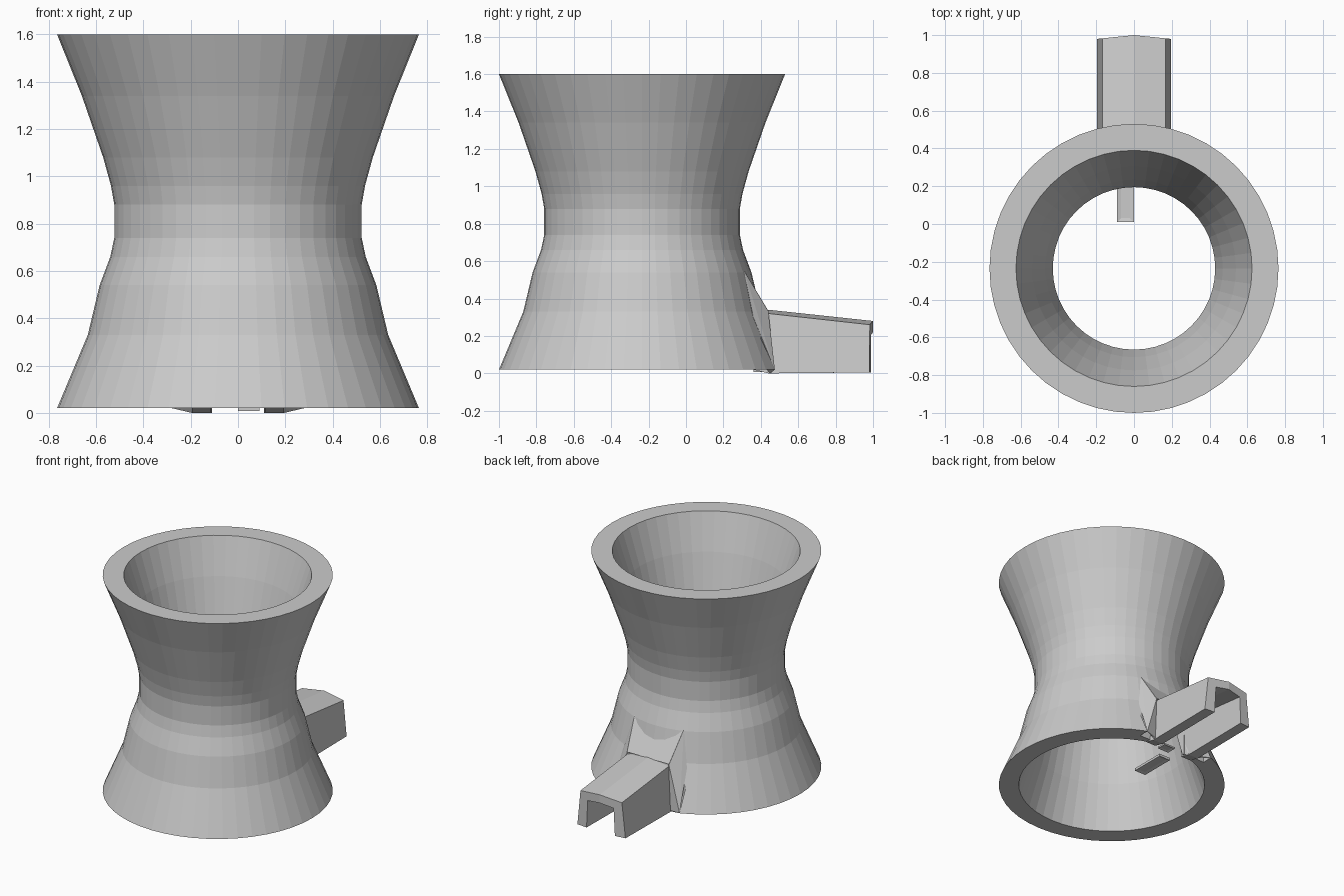
import bpy, bmesh, math

if "Cube" in bpy.data.objects:
    bpy.data.objects.remove(bpy.data.objects["Cube"])

grey = bpy.data.materials.new("plain grey")
grey.diffuse_color = (0.6, 0.6, 0.6, 1)
grey.use_nodes = True
grey.node_tree.nodes["Principled BSDF"].inputs["Base Color"].default_value = grey.diffuse_color


def finish(name, bm):
    bmesh.ops.recalc_face_normals(bm, faces=bm.faces)
    me = bpy.data.meshes.new(name)
    bm.to_mesh(me)
    bm.free()
    me.materials.append(grey)
    ob = bpy.data.objects.new(name, me)
    bpy.context.collection.objects.link(ob)
    return ob


def box(name, lo, hi, inset=0):
    bm = bmesh.new()
    bmesh.ops.create_cube(bm, size=1)
    for v in bm.verts:
        v.co = [(a + b) / 2 + c * (b - a) for a, b, c in zip(lo, hi, v.co)]
    if inset:
        bm.normal_update()
        faces = [f for f in bm.faces if abs(f.normal.z) > 0.9]
        bmesh.ops.inset_individual(bm, faces=faces, thickness=inset, depth=-0.005)
    return finish(name, bm)


def hull(name, pts, mirror=1):
    bm = bmesh.new()
    for x, y, z in pts:
        bm.verts.new((x * mirror, y, z))
    res = bmesh.ops.convex_hull(bm, input=bm.verts)
    junk = [g for g in res["geom_interior"] if isinstance(g, bmesh.types.BMVert)]
    bmesh.ops.delete(bm, geom=junk, context='VERTS')
    return finish(name, bm)


def loft(bm, rings, closed):
    n = len(rings[0])
    pairs = list(zip(rings, rings[1:]))
    if closed:
        pairs.append((rings[-1], rings[0]))
    for a, b in pairs:
        for i in range(n):
            j = (i + 1) % n
            bm.faces.new((a[i], a[j], b[j], b[i]))


# Waisted hollow tower: outer wall up, inner wall down
CY, SIDES = -0.235, 48
outer = [(.765, .02), (.635, .33), (.585, .54), (.54, .66), (.523, .74),
         (.523, .88), (.537, .96), (.57, 1.08), (.66, 1.34), (.765, 1.6)]
inner = [(.625, 1.6), (.54, 1.34), (.47, 1.08), (.43, .88), (.43, .76),
         (.45, .66), (.53, .33), (.63, .02)]
bm = bmesh.new()
rings = [[bm.verts.new((r * math.cos(2 * math.pi * i / SIDES),
                        CY + r * math.sin(2 * math.pi * i / SIDES), z))
          for i in range(SIDES)] for r, z in outer + inner]
loft(bm, rings, True)
tower = finish("tower_wall", bm)

# Passage and outer notch cut through the tower foot
cutters = [box("passage_cutter", (-.105, .1, -.1), (.105, .9, .27)),
           box("notch_cutter", (-.28, .40, -.1), (.28, .9, .4))]
bpy.context.view_layer.objects.active = tower
for c in cutters:
    m = tower.modifiers.new("cut", 'BOOLEAN')
    m.operation, m.solver, m.object = 'DIFFERENCE', 'EXACT', c
    bpy.ops.object.modifier_apply(modifier=m.name)
for c in cutters:
    bpy.data.objects.remove(c)

# Entrance tunnel: inverted channel with a slightly arched, sloping roof
bm = bmesh.new()
rings = []
for y, z0, top, bulge in ((.36, .02, .33, 0), (.44, 0, .34, 0), (.98, .005, .28, .02)):
    half = [(.195, z0), (.168, top - .02), (0, top), (-.168, top - .02), (-.195, z0),
            (-.115, z0), (-.105, top - .075), (0, top - .06), (.105, top - .075), (.115, z0)]
    rings.append([bm.verts.new((x, y + bulge * (1 - abs(x) / .195), z)) for x, z in half])
loft(bm, rings, False)
for r in (rings[0], rings[-1]):
    for i in range(4):
        bm.faces.new((r[i], r[i + 1], r[8 - i], r[9 - i]))
finish("entrance_tunnel", bm)

# Sloping hood and side cheeks joining tunnel to tower
hull("tunnel_hood", [(s * x, y, z) for s in (-1, 1) for x, y, z in
                     ((.2, .31, .55), (.17, .44, .335), (.17, .33, .29), (.2, .27, .5))])
for side, s in (("left", -1), ("right", 1)):
    hull(side + "_tunnel_cheek",
         [(.2, .31, .55), (.168, .44, .335), (.195, .45, .0), (.28, .475, .02),
          (.26, .36, .30), (.11, .39, .02), (.11, .33, .28), (.11, .44, .0)], s)

# Small recessed floor plates
box("floor_plate", (-.09, .01, .022), (0, .27, .04), .03)
box("threshold_plate", (0, .36, .008), (.09, .43, .02), .02)
